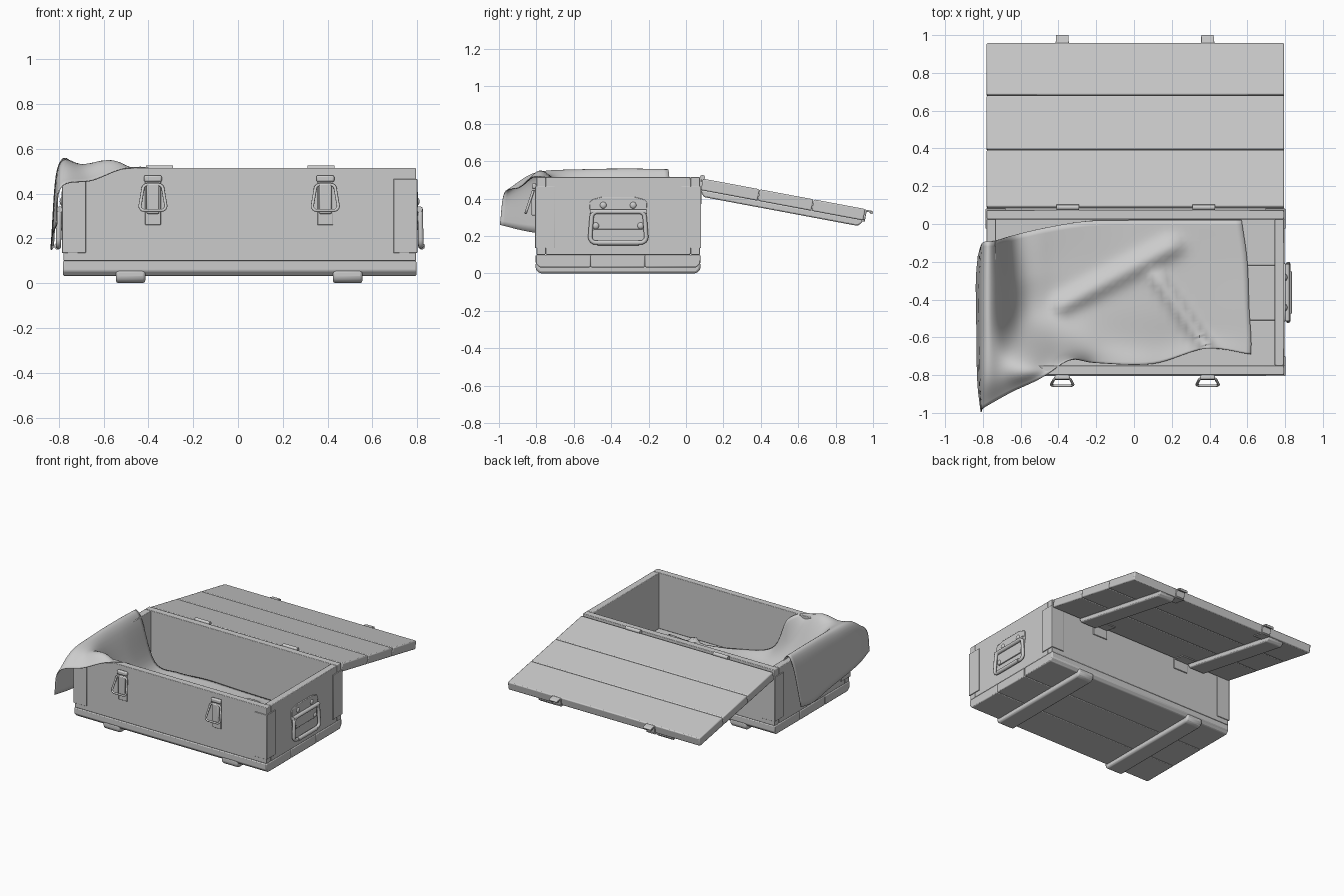
import bpy, bmesh, math
from mathutils import Vector, Matrix

if "Cube" in bpy.data.objects:
    bpy.data.objects.remove(bpy.data.objects["Cube"])

def finish(name, bm, bevel=0.0, mat=None, angle=35, segs=2):
    bmesh.ops.recalc_face_normals(bm, faces=bm.faces)
    me = bpy.data.meshes.new(name)
    bm.to_mesh(me)
    bm.free()
    ob = bpy.data.objects.new(name, me)
    bpy.context.collection.objects.link(ob)
    if mat:
        ob.matrix_world = mat
    if bevel:
        m = ob.modifiers.new("bevel", 'BEVEL')
        m.width, m.segments, m.limit_method = bevel, segs, 'ANGLE'
    bpy.ops.object.select_all(action='DESELECT')
    ob.select_set(True)
    bpy.context.view_layer.objects.active = ob
    bpy.ops.object.shade_smooth_by_angle(angle=math.radians(angle))
    return ob

def prism(name, yz, x0, x1, bevel=0.0, mat=None):
    """Extrude a y-z outline along x."""
    bm = bmesh.new()
    a = [bm.verts.new((x0, y, z)) for y, z in yz]
    b = [bm.verts.new((x1, y, z)) for y, z in yz]
    bm.faces.new(a)
    bm.faces.new(b[::-1])
    n = len(a)
    for i in range(n):
        bm.faces.new((a[i], b[i], b[(i + 1) % n], a[(i + 1) % n]))
    return finish(name, bm, bevel, mat)

def box(name, x0, x1, y0, y1, z0, z1, bevel=0.004, mat=None):
    return prism(name, [(y0, z0), (y1, z0), (y1, z1), (y0, z1)], x0, x1, bevel, mat)

def tube(name, pts, r, cyclic=False, mat=None):
    cu = bpy.data.curves.new(name, 'CURVE')
    cu.dimensions, cu.bevel_depth, cu.bevel_resolution = '3D', r, 3
    cu.use_fill_caps = True
    sp = cu.splines.new('POLY')
    sp.points.add(len(pts) - 1)
    for p, q in zip(sp.points, pts):
        p.co = (*q, 1)
    sp.use_cyclic_u = cyclic
    sp.use_smooth = True
    ob = bpy.data.objects.new(name, cu)
    bpy.context.collection.objects.link(ob)
    if mat:
        ob.matrix_world = mat
    return ob

def rounded(w_top, w_bot, z0, z1, r):
    """Rounded loop outline as (across, up) pairs."""
    out = []
    corners = [(w_bot - r, z0 + r, -90), (w_top - r, z1 - r, 0),
               (-w_top + r, z1 - r, 90), (-w_bot + r, z0 + r, 180)]
    for cx, cz, a0 in corners:
        for k in range(5):
            a = math.radians(a0 + 22.5 * k)
            out.append((cx + r * math.cos(a), cz + r * math.sin(a)))
    return out

X0, X1, Y0, Y1, TOP = -0.78, 0.795, -0.80, 0.075, 0.515
CX, CY = (X0 + X1) / 2, (Y0 + Y1) / 2
T = 0.05
SKIDS, FITTINGS = (-0.48, 0.49), (-0.38, 0.39)

# Body: four walls
box("front_wall", X0, X1, Y0, Y0 + T, 0.10, TOP)
box("back_wall", X0, X1, Y1 - T, Y1, 0.10, TOP)
box("left_wall", X0, X0 + T, Y0 + T, Y1 - T, 0.10, TOP)
box("right_wall", X1 - T, X1, Y0 + T, Y1 - T, 0.10, TOP)

# Base planks, outer ones chamfered below
ya, yb = Y0 - 0.004, Y1 + 0.002
s1, s2 = -0.51, -0.22
prism("base_plank_front", [(ya, .10), (ya, .055), (ya + .02, .033), (s1, .033), (s1, .10)], X0 - .002, X1 + .002, .006)
box("base_plank_middle", X0 - .002, X1 + .002, s1, s2, .033, .10, .006)
prism("base_plank_back", [(s2, .10), (s2, .033), (yb - .02, .033), (yb, .055), (yb, .10)], X0 - .002, X1 + .002, .006)

# Skids
for x in SKIDS:
    prism("skid", [(ya, .06), (ya, .02), (ya + .022, 0), (yb - .022, 0), (yb, .02), (yb, .06)],
          x - .066, x + .066, .012)

# Corner plates
e = 0.006
for sx in (-1, 1):
    for sy in (-1, 1):
        cx, cy = (X1 if sx > 0 else X0), (Y1 if sy > 0 else Y0)
        xs = sorted((cx + sx * e, cx - sx * 0.10))
        ys = sorted((cy + sy * e, cy - sy * 0.002))
        box("corner_plate", *xs, *ys, .135, .465, .002)
        xs = sorted((cx + sx * e, cx - sx * 0.002))
        ys = sorted((cy + sy * e, cy - sy * 0.10))
        box("corner_plate_side", *xs, *ys, .135, .465, .002)

# Side handles, built on the right in local space and turned for the left
for side in (0, 1):
    base = Matrix.Translation((CX, CY, 0)) @ Matrix.Rotation(math.pi * side, 4, 'Z')
    w = (X1 - X0) / 2
    outline = [(-.155, .38), (-.14, .395), (-.085, .41), (.085, .41), (.14, .395), (.155, .38),
               (.15, .32), (.13, .235), (-.13, .235), (-.15, .32)]
    prism("handle_plate", outline, w - .002, w + .008, .003, base)
    tube("handle_loop", [(w + .022 - .02 * (z - .17), y, z) for y, z in rounded(.142, .15, .165, .33, .03)],
         .012, True, base)
    tube("handle_grip", [(w + .026, -.11, .165), (w + .026, .11, .165)], .015, False, base)
    tube("handle_pivot", [(w + .016, -.15, .33), (w + .016, .15, .33)], .014, False, base)
    for y, z in ((-.08, .365), (.08, .365), (-.12, .255), (.12, .255)):
        bm = bmesh.new()
        bmesh.ops.create_uvsphere(bm, u_segments=14, v_segments=8, radius=.018,
                                  matrix=Matrix.Translation((w + .006, y, z)) @ Matrix.Scale(.6, 4, (1, 0, 0)))
        finish("handle_rivet", bm, 0, base)

# Front latches
for x in FITTINGS:
    box("latch_plate", x - .035, x + .035, Y0 - .008, Y0 + .002, .26, .475, .003)
    box("latch_lever", x - .028, x + .028, Y0 - .026, Y0, .31, .445, .006)
    box("latch_hook", x - .04, x + .04, Y0 - .024, Y0, .452, .482, .008)
    tube("latch_bail", [(x + a, Y0 - .018 - .04 * (.44 - z) / .12, z) for a, z in rounded(.045, .058, .325, .44, .02)],
         .007, True)

# Open lid, tilted back about the hinge line
LID = Matrix.Translation((0, .09, .507)) @ Matrix.Rotation(math.radians(-10.6), 4, 'X')
cuts = (0.0, .31, .603, .885)
for i in range(3):
    box("lid_plank", X0, X1, cuts[i] + .001, cuts[i + 1] - .001, -.062, 0, .007, LID)
for x in SKIDS:
    prism("lid_batten", [(.005, -.06), (.005, -.075), (.025, -.096), (.86, -.096), (.88, -.075), (.88, -.06)],
          x - .066, x + .066, .01, LID)
for x in FITTINGS:
    box("lid_catch_plate", x - .036, x + .036, .882, .893, -.058, -.003, .003, LID)
    box("lid_catch_leaf", x - .036, x + .036, .80, .893, -.068, -.058, .003, LID)
    tube("lid_catch_lip", [(x - .032, .919, -.012), (x + .032, .919, -.012)], .009, False, LID)
    box("lid_catch_tongue", x - .034, x + .034, .888, .92, -.013, -.003, .002, LID)

# Hinges
for x in (-.35, .37):
    tube("hinge_knuckle", [(x - .06, .088, .513), (x + .06, .088, .513)], .014)
    box("hinge_leaf_body", x - .06, x + .06, Y1 - .002, Y1 + .008, .37, .51, .003)
    box("hinge_leaf_edge", x - .06, x + .06, -.006, .003, -.068, 0, .002, LID)
    box("hinge_leaf_lid", x - .06, x + .06, -.006, .10, -.069, -.06, .003, LID)

# Cloth: control rows from right hem, across the floor, up and over the left rim
# (each row runs from back to front)
ctrl = [
    [(.57, .02, .115), (.60, -.2, .11), (.61, -.45, .11), (.62, -.6, .11), (.62, -.69, .115)],
    [(.30, .02, .115), (.34, -.2, .11), (.38, -.45, .11), (.38, -.58, .11), (.38, -.66, .125)],
    [(0, .02, .12), (.05, -.2, .12), (.08, -.45, .12), (.10, -.63, .11), (.10, -.74, .125)],
    [(-.25, .015, .13), (-.22, -.22, .12), (-.2, -.45, .12), (-.18, -.64, .14), (-.2, -.735, .22)],
    [(-.47, -.02, .14), (-.46, -.25, .13), (-.44, -.48, .14), (-.38, -.66, .28), (-.34, -.72, .48)],
    [(-.64, -.06, .19), (-.62, -.28, .21), (-.60, -.52, .24), (-.55, -.735, .518), (-.49, -.815, .515)],
    [(-.74, -.09, .52), (-.735, -.3, .522), (-.73, -.56, .522), (-.70, -.78, .528), (-.65, -.89, .46)],
    [(-.80, -.10, .505), (-.805, -.3, .51), (-.805, -.56, .51), (-.80, -.81, .51), (-.79, -.97, .43)],
    [(-.825, -.17, .16), (-.835, -.3, .15), (-.833, -.5, .18), (-.828, -.82, .22), (-.81, -.995, .26)],
]
folds = [((-.38, -.43), (.2, -.12), .045, .05), ((.12, -.28), (.40, -.67), .05, .028)]

def spline(pts, n):
    """Catmull-Rom through the points, n steps per span."""
    pts = [Vector(p) for p in pts]
    q = [2 * pts[0] - pts[1]] + pts + [2 * pts[-1] - pts[-2]]
    out = []
    for i in range(1, len(q) - 2):
        a, b, c, d = q[i - 1:i + 3]
        for k in range(n):
            t = k / n
            out.append(.5 * (2 * b + (c - a) * t + (2 * a - 5 * b + 4 * c - d) * t * t
                             + (3 * b - a - 3 * c + d) * t ** 3))
    return out + [pts[-1]]

def ridge(p):
    h = 0
    for a, b, height, width in folds:
        a, b, c = Vector(a), Vector(b), Vector(p[:2])
        t = max(0, min(1, (c - a).dot(b - a) / (b - a).length_squared))
        h += height * math.exp(-((c - a.lerp(b, t)).length / width) ** 2)
    return h

across = [spline(row, 8) for row in ctrl]
along = [spline(col, 8) for col in zip(*across)]
bm = bmesh.new()
grid = [[bm.verts.new((p.x, p.y, max(p.z, .106) + ridge(p))) for p in line] for line in along]
for r0, r1 in zip(grid, grid[1:]):
    for i in range(len(r0) - 1):
        bm.faces.new((r0[i], r0[i + 1], r1[i + 1], r1[i]))
cloth = finish("draped_cloth", bm, angle=80)
m = cloth.modifiers.new("thickness", 'SOLIDIFY')
m.thickness, m.offset = .005, 0
